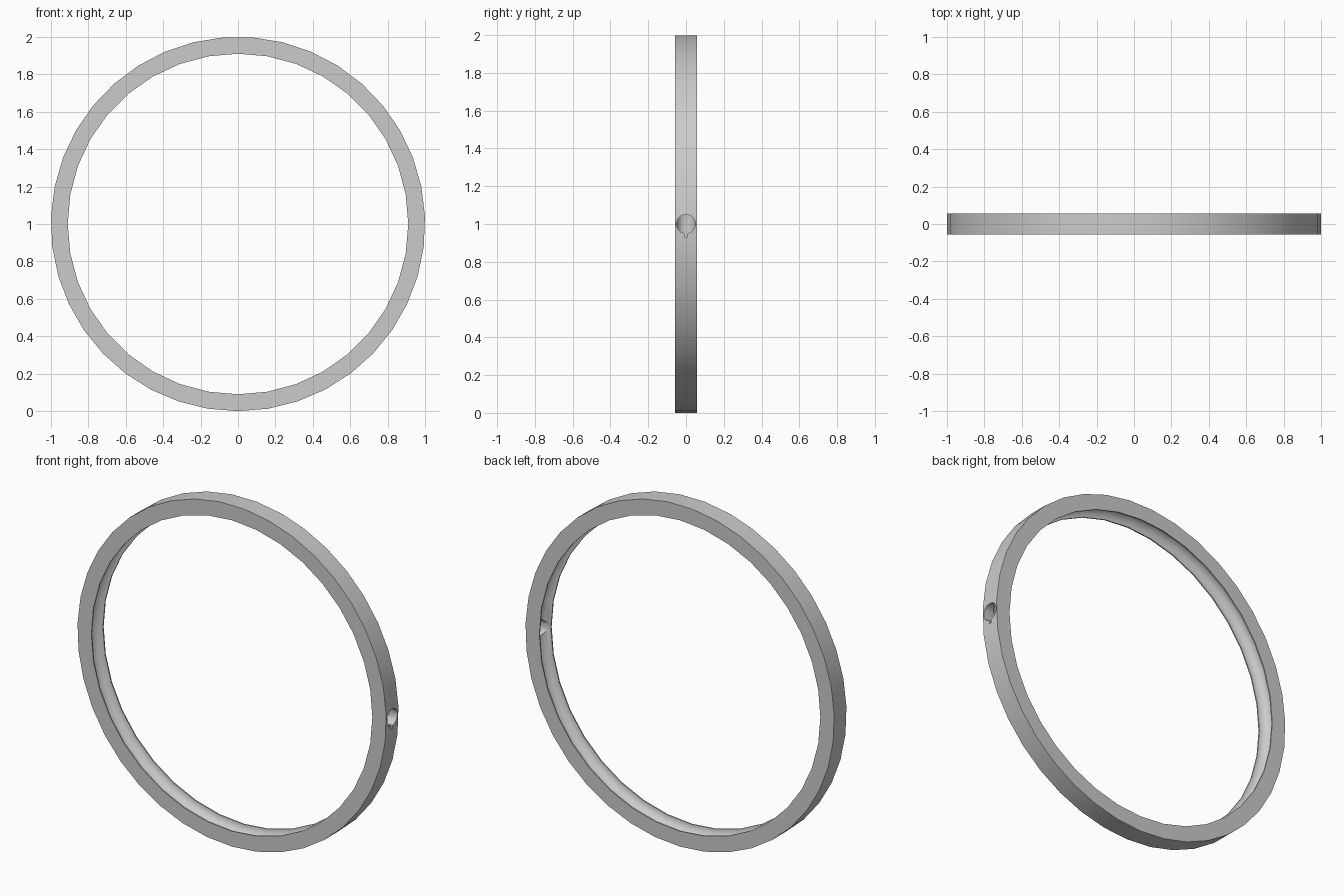
import bpy, bmesh
from math import pi, sin, cos, radians
from mathutils import Matrix, Vector

if "Cube" in bpy.data.objects:
    bpy.data.objects.remove(bpy.data.objects["Cube"])

OUTER, INNER, HALF, BORE = 1.0, 0.91, 0.057, 0.05
CENTRE = Vector((0, 0, 1))

grey = bpy.data.materials.new("plain grey")
grey.use_nodes = True
grey.diffuse_color = (0.6, 0.6, 0.6, 1)
grey.node_tree.nodes["Principled BSDF"].inputs["Base Color"].default_value = (0.6, 0.6, 0.6, 1)


def finish(name, bm):
    bmesh.ops.recalc_face_normals(bm, faces=bm.faces)
    mesh = bpy.data.meshes.new(name)
    bm.to_mesh(mesh)
    bm.free()
    mesh.materials.append(grey)
    obj = bpy.data.objects.new(name, mesh)
    bpy.context.collection.objects.link(obj)
    return obj


def lathe(name, profile, sides):
    """Turn a (radius, y) profile about the y axis, first corner at the bottom, capped."""
    bm = bmesh.new()
    loops = []
    for r, y in profile:
        angles = [-pi / 2 + 2 * pi * i / sides for i in range(sides)]
        loops.append([bm.verts.new(CENTRE + Vector((r * cos(a), y, r * sin(a)))) for a in angles])
    for a, b in zip(loops, loops[1:]):
        for i in range(sides):
            j = (i + 1) % sides
            bm.faces.new((a[i], a[j], b[j], b[i]))
    bm.faces.new(loops[0])
    bm.faces.new(loops[-1])
    return finish(name, bm)


# Outer hoop
hoop = lathe("hoop", [(OUTER, -HALF), (OUTER, HALF)], 39)

# Opening with a half-round channel running around the inside
steps = 16
channel = [(INNER + BORE * sin(pi * i / steps), -BORE * cos(pi * i / steps)) for i in range(steps + 1)]
opening = lathe("opening_cutter", [(INNER, -0.2)] + channel + [(INNER, 0.2)], 36)

# Round side hole
bm = bmesh.new()
bmesh.ops.create_cone(bm, cap_ends=True, segments=32, radius1=BORE, radius2=BORE, depth=0.4,
                      matrix=Matrix.Translation((0.95, 0, 1)) @ Matrix.Rotation(radians(90), 4, 'Y'))
side_hole = finish("side_hole_cutter", bm)

# Narrow key slot under the hole
bm = bmesh.new()
bmesh.ops.create_cube(bm, size=1, matrix=Matrix.Translation((0.95, 0, 0.965))
                      @ Matrix.Diagonal((0.4, 0.015, 0.07, 1)))
key_slot = finish("key_slot_cutter", bm)

# Cut everything out of the hoop
bpy.ops.object.select_all(action='DESELECT')
bpy.context.view_layer.objects.active = hoop
hoop.select_set(True)
for cutter in (opening, side_hole, key_slot):
    cutter.hide_render = True
    mod = hoop.modifiers.new(cutter.name, 'BOOLEAN')
    mod.operation, mod.solver, mod.object = 'DIFFERENCE', 'EXACT', cutter
    bpy.ops.object.modifier_apply(modifier=mod.name)
    bpy.data.objects.remove(cutter)

bpy.ops.object.shade_smooth_by_angle(angle=radians(30))
